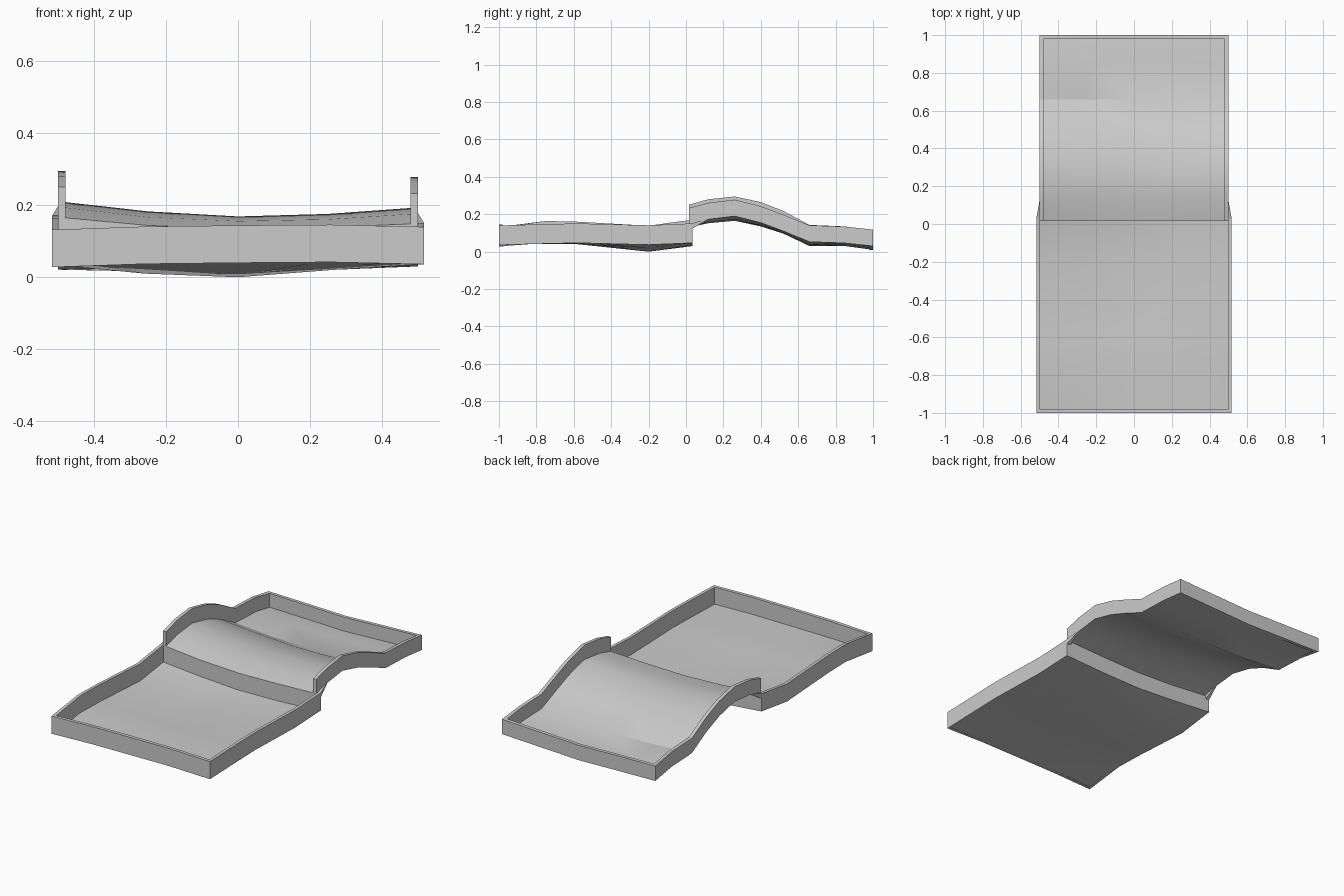
import bpy, bmesh, math

cube = bpy.data.objects.get("Cube")
if cube:
    bpy.data.objects.remove(cube, do_unlink=True)

GREY = (0.6, 0.6, 0.6, 1)
mat = bpy.data.materials.new("light grey")
mat.use_nodes = True
mat.diffuse_color = GREY
mat.node_tree.nodes["Principled BSDF"].inputs["Base Color"].default_value = GREY

# Floor heights: y station -> z at five positions from right (-x) to left (+x)
FRONT = {-1: (.028, .037, .04, .042, .036), -.75: (.06, .047, .042, .042, .043),
         -.58: (.056, .045, .04, .043, .047), -.2: (.035, .01, 0, .02, .037),
         .035: (.067, .045, .03, .035, .047)}
BACK = {.015: (.163, .14, .13, .135, .145), .12: (.192, .163, .152, .157, .173),
        .26: (.207, .179, .165, .172, .19), .4: (.177, .15, .135, .14, .155),
        .52: (.13, .11, .097, .1, .11), .66: (.055, .037, .03, .037, .053),
        .85: (.047, .036, .03, .036, .046), 1: (.021, .016, .01, .02, .03)}


def add_mesh(name, points, faces, angle=25):
    bm = bmesh.new()
    verts = [bm.verts.new(p) for p in points]
    for f in faces:
        bm.faces.new([verts[i] for i in f])
    bmesh.ops.recalc_face_normals(bm, faces=bm.faces)
    mesh = bpy.data.meshes.new(name)
    bm.to_mesh(mesh)
    bm.free()
    mesh.materials.append(mat)
    obj = bpy.data.objects.new(name, mesh)
    bpy.context.collection.objects.link(obj)
    bpy.ops.object.select_all(action='DESELECT')
    obj.select_set(True)
    bpy.context.view_layer.objects.active = obj
    bpy.ops.object.shade_smooth_by_angle(angle=math.radians(angle))
    return obj


def sweep(name, sections):
    """Join four-point sections into a closed bar."""
    n = len(sections)
    faces = [(4*i + k, 4*i + (k+1) % 4, 4*i + 4 + (k+1) % 4, 4*i + 4 + k)
             for i in range(n - 1) for k in range(4)]
    faces += [(3, 2, 1, 0), tuple(4*n - 4 + k for k in range(4))]
    return add_mesh(name, [p for s in sections for p in s], faces)


def floor(name, rows, half):
    """Curved sheet with a thin upward thickness."""
    def sheet(lift):
        return [(half * (i - 2) / 2, y, z + lift)
                for y, zs in rows.items() for i, z in enumerate(zs)]
    n, m = len(rows), 5
    total = n * m
    faces = []
    for j in range(n - 1):
        for i in range(m - 1):
            a = j * m + i
            quad = (a, a + 1, a + m + 1, a + m)
            faces += [quad, tuple(v + total for v in reversed(quad))]
    rim = list(range(m)) + [j*m + m - 1 for j in range(1, n)]
    rim += [total - 1 - i for i in range(1, m)] + [j*m for j in range(n - 2, 0, -1)]
    for a, b in zip(rim, rim[1:] + rim[:1]):
        faces.append((a, b, b + total, a + total))
    return add_mesh(name, sheet(0) + sheet(.004), faces)


def rim_wall(name, rows, half, thick, height, end):
    """U-shaped wall that follows the floor edge, closed at y = end."""
    ys = sorted(rows, key=lambda y: -abs(y - end))
    path = [(-half, y, rows[y][0]) for y in ys]
    path += [(half * (i - 2) / 2, end, rows[end][i]) for i in (1, 2, 3)]
    path += [(half, y, rows[y][4]) for y in reversed(ys)]
    sections = []
    for x, y, z in path:
        ix = max(-half + thick, min(half - thick, x))
        iy = max(-.98, min(.98, y))
        sections.append([(x, y, z), (x, y, z + height),
                         (ix, iy, z + height), (ix, iy, z)])
    return sweep(name, sections)


# Two trays
floor("front_floor", FRONT, .517)
rim_wall("front_rim", FRONT, .517, .018, .104, -1)
floor("back_floor", BACK, .5)
rim_wall("back_rim", BACK, .5, .02, .088, 1)

# Step between the trays
sections = []
for i in range(5):
    x, low, high = .5 * (i - 2) / 2, FRONT[.035][i], BACK[.015][i]
    sections.append([(x, .017, low), (x, .017, high), (x, .035, high), (x, .035, low)])
sweep("step_wall", sections)

# Small tapered corner pieces where the trays meet
for name, side, i in (("right_corner", -1, 0), ("left_corner", 1, 4)):
    z = FRONT[.035][i] + .104
    add_mesh(name, [(side*.517, .03, z), (side*.517, .03, z - .03), (side*.49, .03, z - .03),
                    (side*.49, .03, z), (side*.499, .13, BACK[.12][i] + .008)],
             [(0, 1, 2, 3), (0, 1, 4), (1, 2, 4), (2, 3, 4), (3, 0, 4)])
